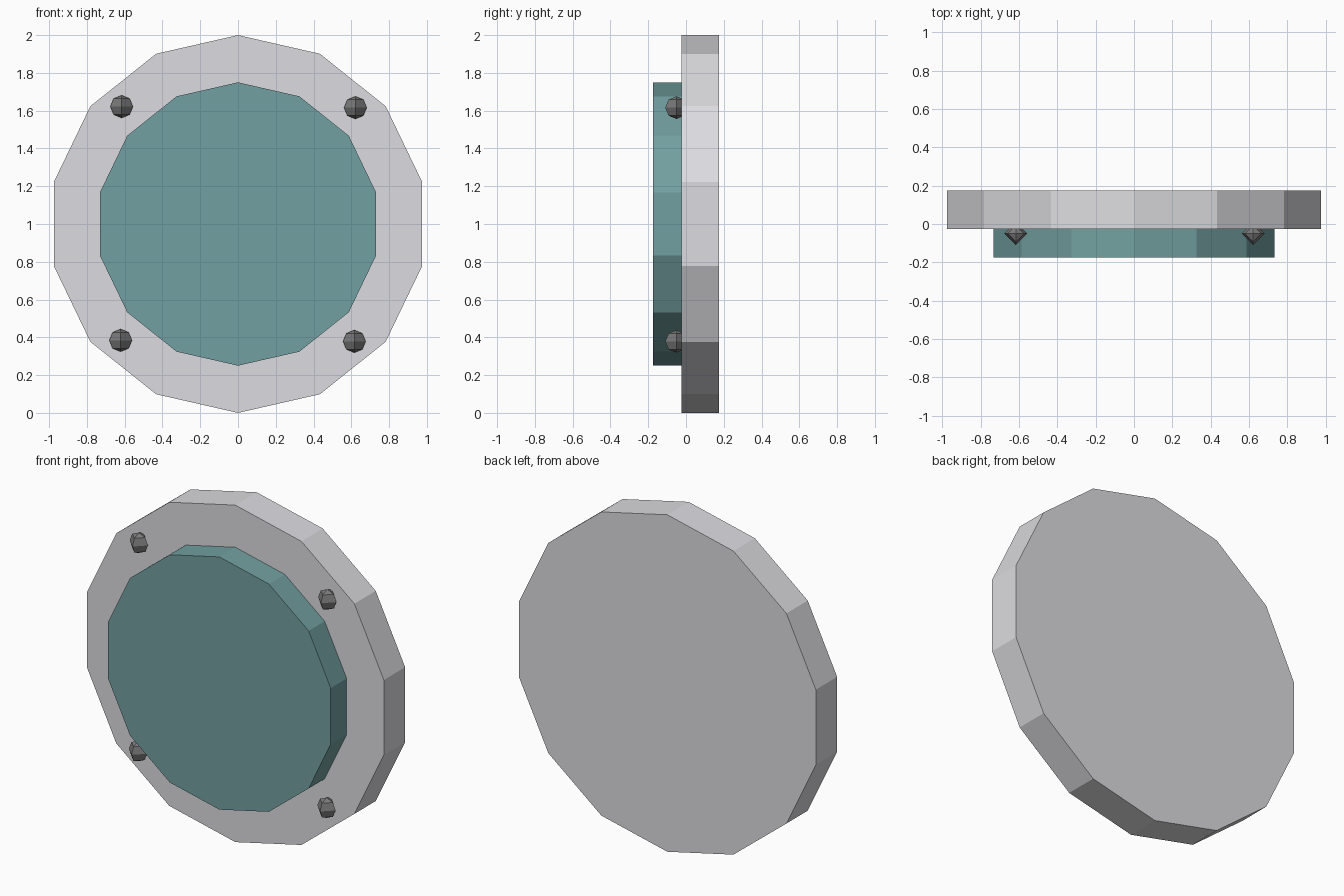
import bpy
import math

cube = bpy.data.objects.get("Cube")
if cube:
    bpy.data.objects.remove(cube, do_unlink=True)

SIDES = 14
CENTRE_Z = 1.0


def material(name, rgb):
    mat = bpy.data.materials.new(name)
    mat.use_nodes = True
    color = (*rgb, 1.0)
    mat.diffuse_color = color
    mat.node_tree.nodes["Principled BSDF"].inputs["Base Color"].default_value = color
    return mat


def finish(name, mat):
    obj = bpy.context.object
    obj.name = name
    obj.data.name = name
    obj.data.materials.append(mat)
    return obj


def disc(name, radius, y_front, y_back, mat):
    """Upright flat-sided disc with one corner pointing straight up."""
    bpy.ops.mesh.primitive_cylinder_add(
        vertices=SIDES, radius=radius, depth=y_back - y_front,
        location=(0, (y_front + y_back) / 2, CENTRE_Z),
        rotation=(math.pi / 2, 0, 0))
    return finish(name, mat)


light_grey = material("light grey", (0.72, 0.72, 0.75))
teal = material("teal", (0.17, 0.35, 0.355))
dark_grey = material("dark grey", (0.2, 0.2, 0.205))

# Backing plate and raised face
disc("backing_plate", 1.0, -0.025, 0.175, light_grey)
disc("raised_face", 0.75, -0.175, -0.025, teal)

# Four faceted bolts around the rim
bolt_names = ["bolt_upper_left", "bolt_upper_right",
              "bolt_lower_right", "bolt_lower_left"]
for i, name in enumerate(bolt_names):
    angle = math.radians(44.75 + 90 * i)
    bpy.ops.mesh.primitive_uv_sphere_add(
        segments=4, ring_count=4, radius=0.06,
        location=(0.875 * math.cos(angle), -0.05,
                  CENTRE_Z + 0.875 * math.sin(angle)))
    finish(name, dark_grey)
